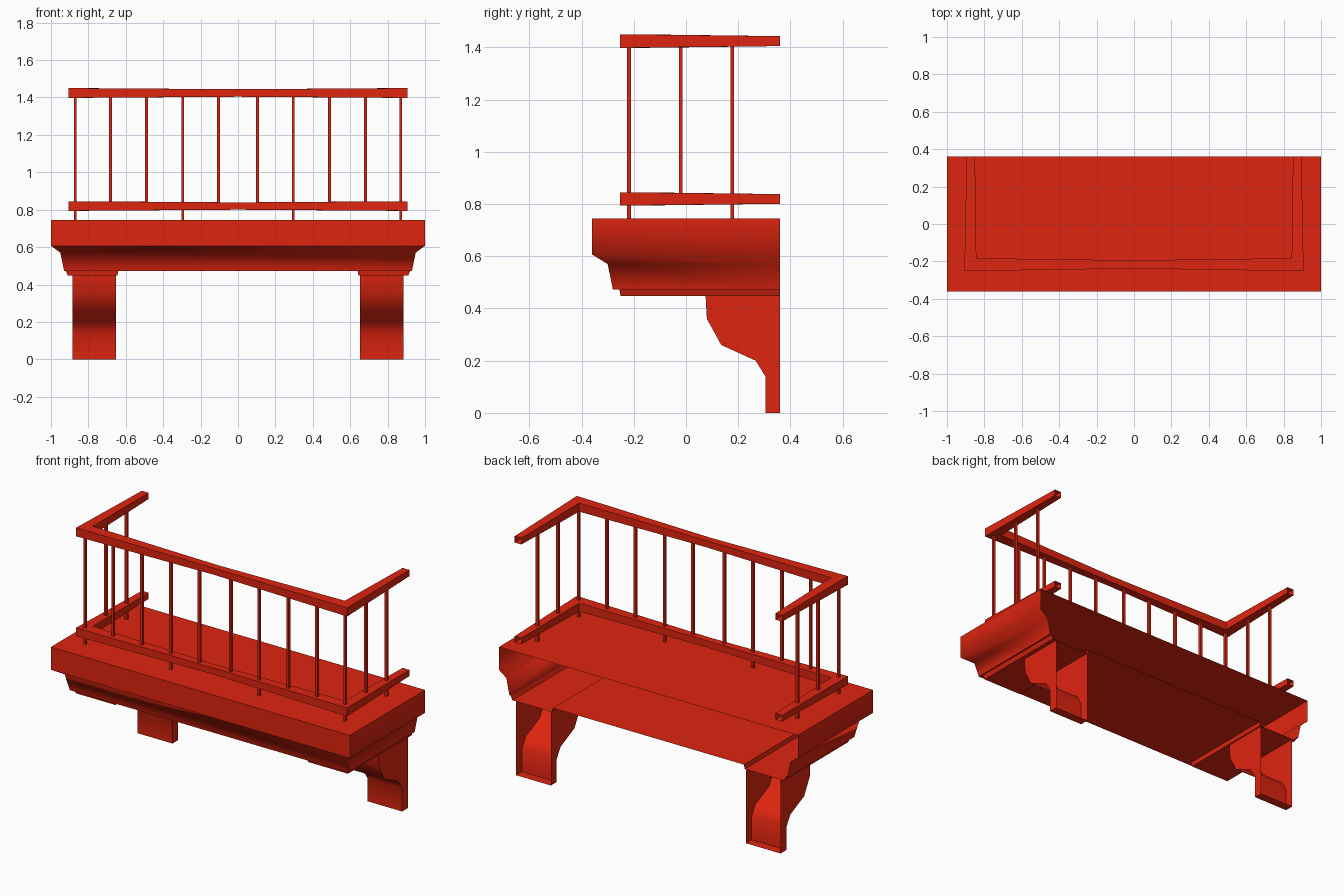
import bpy, bmesh, math

if "Cube" in bpy.data.objects:
    bpy.data.objects.remove(bpy.data.objects["Cube"], do_unlink=True)

RED = (0.74, 0.018, 0.005, 1.0)
red = bpy.data.materials.new("red paint")
red.use_nodes = True
red.diffuse_color = RED
red.node_tree.nodes["Principled BSDF"].inputs["Base Color"].default_value = RED

BACK = 0.36  # wall plane, where every shell is left open


def finish(bm, name, angle=30):
    """Turn a shell's faces outward, then make it a shaded object."""
    bmesh.ops.recalc_face_normals(bm, faces=bm.faces)
    mid = sum((v.co for v in bm.verts), start=bm.verts[:][0].co * 0) / len(bm.verts)
    if sum(f.normal.dot(f.calc_center_median() - mid) * f.calc_area() for f in bm.faces) < 0:
        bmesh.ops.reverse_faces(bm, faces=bm.faces)
    mesh = bpy.data.meshes.new(name)
    bm.to_mesh(mesh)
    bm.free()
    mesh.materials.append(red)
    ob = bpy.data.objects.new(name, mesh)
    bpy.context.collection.objects.link(ob)
    bpy.ops.object.select_all(action="DESELECT")
    ob.select_set(True)
    bpy.context.view_layer.objects.active = ob
    bpy.ops.object.shade_smooth_by_angle(angle=math.radians(angle))
    return ob


def loft(bm, rows, closed=False):
    """Bridge rows of points with quads and return the vertex rows."""
    rows = [[bm.verts.new(p) for p in row] for row in rows]
    for a, b in zip(rows, rows[1:]):
        n = len(a)
        for i in range(n if closed else n - 1):
            j = (i + 1) % n
            bm.faces.new((a[i], a[j], b[j], b[i]))
    return rows


def u_row(x0, x1, front, z):
    return [(x0, BACK, z), (x0, front, z), (x1, front, z), (x1, BACK, z)]


# Floor slab with its moulded underside: half width, front, height
bm = bmesh.new()
steps = [(1, -0.36, 0.745), (1, -0.36, 0.607), (0.95, -0.3, 0.57),
         (0.93, -0.28, 0.472), (0.92, -0.255, 0.472)]
rows = loft(bm, [u_row(-w, w, f, z) for w, f, z in steps])
bm.faces.new(rows[0])
finish(bm, "floor_slab", 55)

# Soffit between the two bracket caps
bm = bmesh.new()
bm.faces.new([bm.verts.new(p) for p in reversed(u_row(-0.64, 0.64, -0.255, 0.472))])
soffit = finish(bm, "soffit")
if soffit.data.polygons[0].normal.z > 0:
    soffit.data.flip_normals()

# Brackets and the shallow caps above them
profile = [(0.075, 0.447), (0.08, 0.36), (0.135, 0.26), (0.267, 0.2),
           (0.305, 0.138), (0.305, 0), (BACK, 0)]
for side, label in ((1, "left"), (-1, "right")):
    bm = bmesh.new()
    rows = loft(bm, [u_row(side * 0.64, side * 0.92, -0.255, 0.472),
                     u_row(side * 0.645, side * 0.91, -0.25, 0.447)])
    bm.faces.new(rows[-1])
    finish(bm, label + "_bracket_cap")

    bm = bmesh.new()
    rows = loft(bm, [[(side * x, y, z) for y, z in profile] for x in (0.652, 0.885)])
    for row in rows:
        bm.faces.new(row + [bm.verts.new((row[0].co.x, BACK, 0.447))])
    finish(bm, label + "_bracket", 40)


# Handrails, slightly thinner at the middle and at the wall
def rail(name, low, high):
    # outer x, outer y, inner x, inner y, shrink at top and bottom
    half = [(0.895, BACK, 0.85, BACK, 0.007),
            (0.907, -0.252, 0.843, -0.183, 0),
            (0, -0.238, 0, -0.194, 0.006)]
    stations = [(-a, b, -c, d, e) for a, b, c, d, e in half] + half[1::-1]
    bm = bmesh.new()
    loft(bm, [[(ox, oy, low + s), (ox, oy, high - s), (ix, iy, high - s), (ix, iy, low + s)]
              for ox, oy, ix, iy, s in stations], closed=True)
    # this ring is open inwards, so orient by its upper faces
    ob = finish(bm, name)
    if max(ob.data.polygons, key=lambda p: p.center.z).normal.z < 0:
        ob.data.flip_normals()


rail("top_rail", 1.398, 1.45)
rail("bottom_rail", 0.794, 0.845)


# Balusters, some of which run down to the floor as feet
def baluster(x, y, foot):
    low, high, r = (0.745 if foot else 0.825), 1.41, 0.0075
    bm = bmesh.new()
    bmesh.ops.create_cube(bm, size=1)
    for v in bm.verts:
        v.co.x = x + 2 * r * v.co.x
        v.co.y = y + 2 * r * v.co.y
        v.co.z = low if v.co.z < 0 else high
    finish(bm, "baluster")


for side in (-1, 1):
    for i, x in enumerate((0.105, 0.295, 0.49, 0.682, 0.87)):
        baluster(side * x, -0.218, i in (1, 4))
    baluster(side * 0.87, -0.02, False)
    baluster(side * 0.87, 0.177, True)
